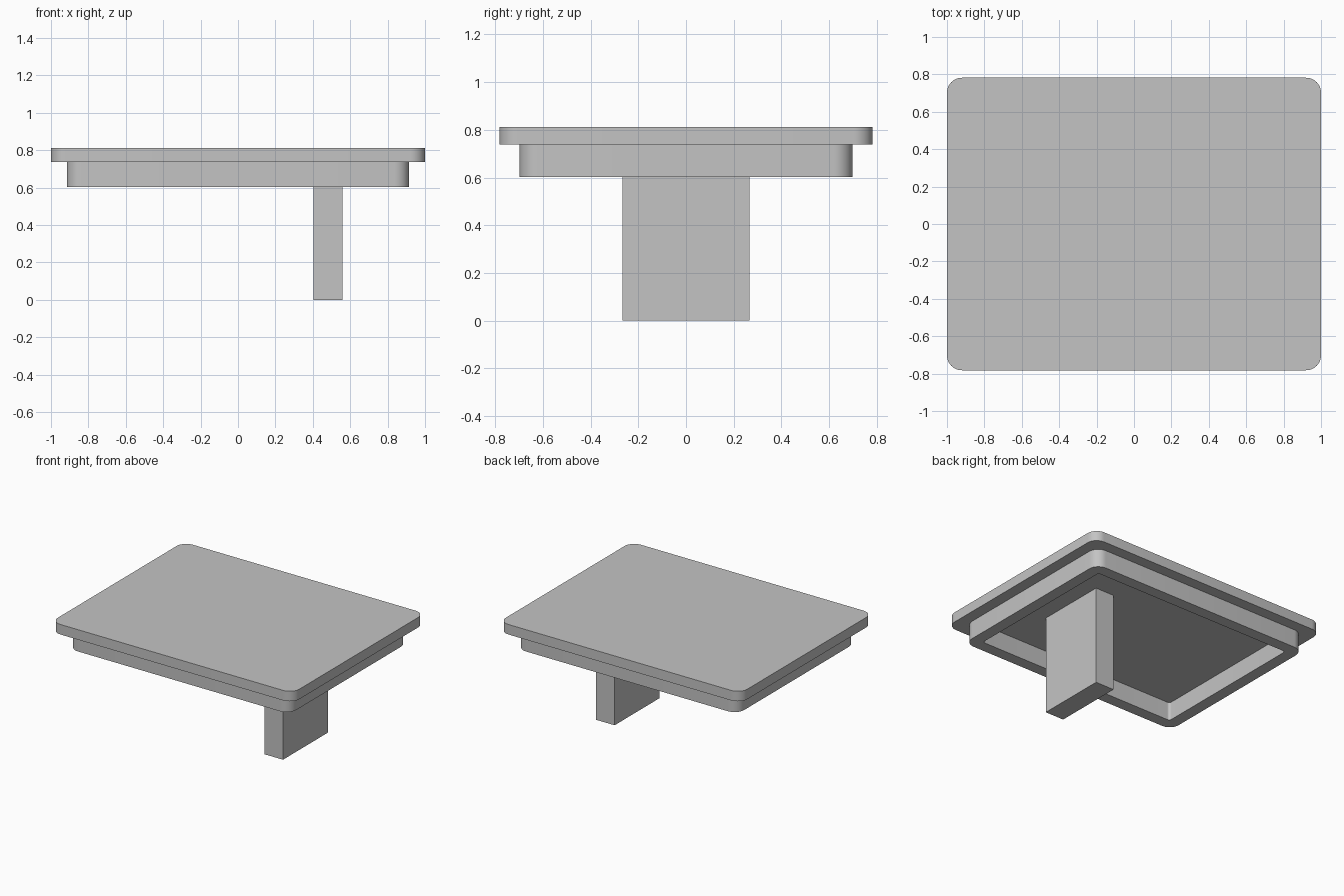
import bpy, bmesh
from math import cos, sin, pi

cube = bpy.data.objects.get("Cube")
if cube:
    bpy.data.objects.remove(cube, do_unlink=True)

grey = bpy.data.materials.new("plain grey")
grey.use_nodes = True
colour = (0.55, 0.55, 0.55, 1)
grey.diffuse_color = colour
grey.node_tree.nodes["Principled BSDF"].inputs["Base Color"].default_value = colour


def outline(hx, hy, r, steps=10):
    """Rounded rectangle, counter-clockwise."""
    pts = []
    for q, (sx, sy) in enumerate([(1, 1), (-1, 1), (-1, -1), (1, -1)]):
        for i in range(steps + 1):
            a = (q + i / steps) * pi / 2
            pts.append((sx * (hx - r) + r * cos(a), sy * (hy - r) + r * sin(a)))
    return pts


def finish(bm, name):
    bmesh.ops.recalc_face_normals(bm, faces=bm.faces)
    mesh = bpy.data.meshes.new(name)
    bm.to_mesh(mesh)
    bm.free()
    mesh.materials.append(grey)
    obj = bpy.data.objects.new(name, mesh)
    bpy.context.collection.objects.link(obj)
    bpy.ops.object.select_all(action='DESELECT')
    obj.select_set(True)
    bpy.context.view_layer.objects.active = obj
    bpy.ops.object.shade_smooth_by_angle(angle=pi / 6)
    return obj


def bridge(bm, a, b):
    n = len(a)
    for i in range(n):
        j = (i + 1) % n
        bm.faces.new((a[i], a[j], b[j], b[i]))


def ring(bm, pts, z):
    return [bm.verts.new((x, y, z)) for x, y in pts]


PLATE_BOTTOM, PLATE_TOP, SKIRT_BOTTOM = 0.738, 0.813, 0.602

# Top plate
bm = bmesh.new()
pts = outline(1.0, 0.782, 0.08)
low, high = ring(bm, pts, PLATE_BOTTOM), ring(bm, pts, PLATE_TOP)
bridge(bm, low, high)
bm.faces.new(low)
bm.faces.new(high)
finish(bm, "top_plate")

# Skirt frame, open below and closed by the plate above
bm = bmesh.new()
outer, inner = outline(0.915, 0.698, 0.08), outline(0.827, 0.61, 0.02)
loops = [ring(bm, outer, PLATE_BOTTOM), ring(bm, outer, SKIRT_BOTTOM),
         ring(bm, inner, SKIRT_BOTTOM), ring(bm, inner, PLATE_BOTTOM)]
for a, b in zip(loops, loops[1:]):
    bridge(bm, a, b)
finish(bm, "skirt_frame")

# Single off-centre leg
bm = bmesh.new()
bmesh.ops.create_cube(bm, size=1)
for v in bm.verts:
    v.co.x = 0.482 + v.co.x * 0.154
    v.co.y *= 0.532
    v.co.z = (v.co.z + 0.5) * PLATE_BOTTOM
finish(bm, "leg")
